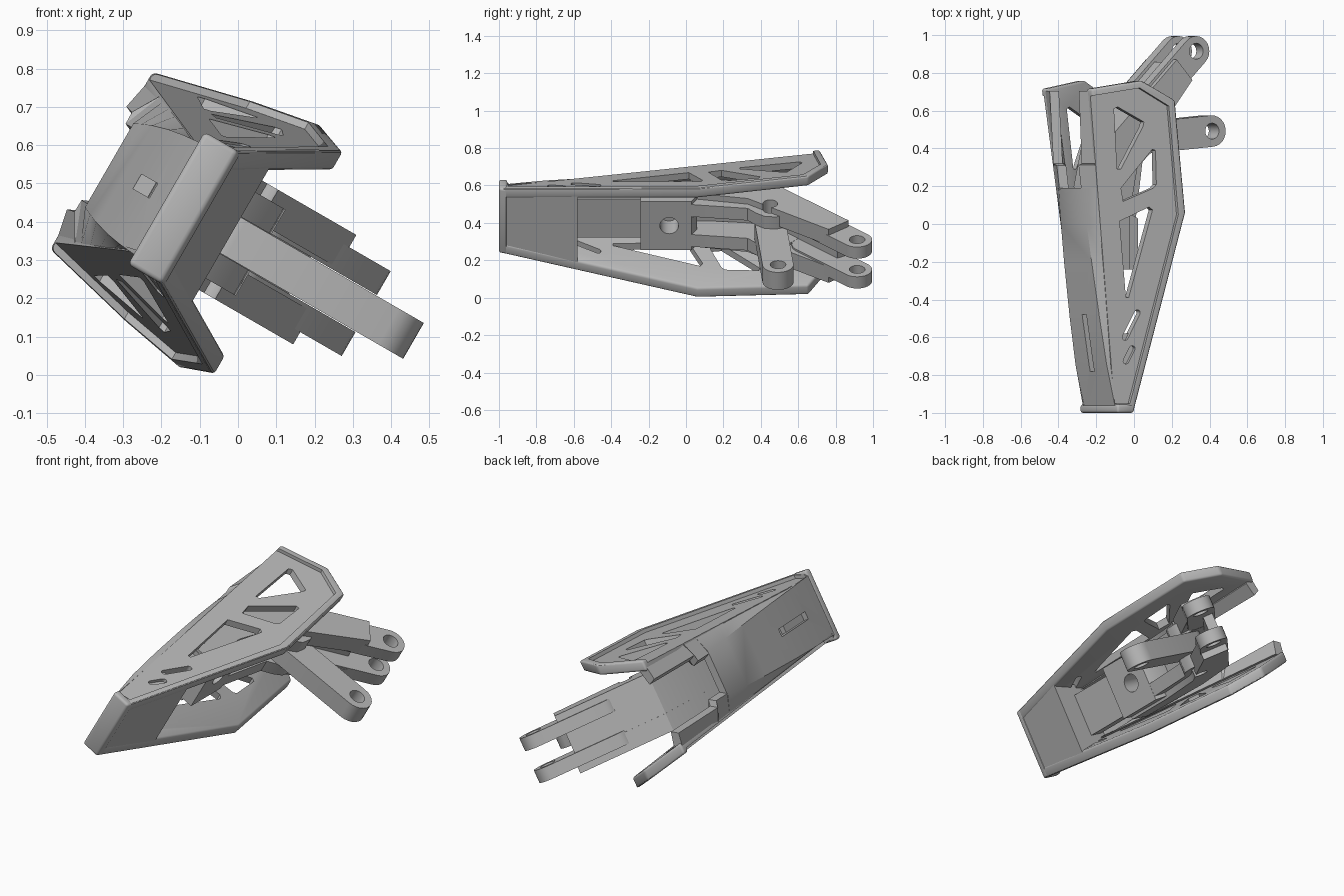
import bpy, bmesh, math
from mathutils import Matrix

if "Cube" in bpy.data.objects:
    bpy.data.objects.remove(bpy.data.objects["Cube"])

grey = bpy.data.materials.new("mid grey")
grey.use_nodes = True
COLOUR = (0.48, 0.48, 0.48, 1)
grey.diffuse_color = COLOUR
grey.node_tree.nodes["Principled BSDF"].inputs["Base Color"].default_value = COLOUR

# Local frame: (depth u, length y, sideways h), rolled about the length axis
ROLL = math.radians(30)
FRAME = Matrix.Rotation(ROLL, 4, 'Y') @ Matrix.Translation((0, 0, 0.306))


def side(u, y, d=0.0):
    """Half width of the flared shell at depth u and length y."""
    return 0.346 + 0.08 * y + 0.23 * u + d


def offset(d, sign=1):
    return lambda u, y: sign * side(u, y, d)


def make(name, rings):
    """Skin a list of equal closed rings and cap both ends."""
    bm = bmesh.new()
    loops = [[bm.verts.new(p) for p in ring] for ring in rings]
    n = len(loops[0])
    for a, b in zip(loops, loops[1:]):
        for i in range(n):
            j = (i + 1) % n
            bm.faces.new((a[i], a[j], b[j], b[i]))
    bm.faces.new(loops[0])
    bm.faces.new(loops[-1])
    bmesh.ops.recalc_face_normals(bm, faces=bm.faces)
    mesh = bpy.data.meshes.new(name)
    bm.to_mesh(mesh)
    bm.free()
    mesh.materials.append(grey)
    ob = bpy.data.objects.new(name, mesh)
    ob.matrix_world = FRAME
    bpy.context.collection.objects.link(ob)
    return ob


def prism(name, pts, lo, hi):
    """Outline in (u, y) extruded sideways between two numbers or surfaces."""
    def level(f):
        return [(u, y, f(u, y) if callable(f) else f) for u, y in pts]
    return make(name, [level(lo), level(hi)])


def capsule(a, b, r, steps=12):
    """Rounded slot outline from a to b."""
    ang = math.atan2(b[1] - a[1], b[0] - a[0])
    pts = []
    for c, start in ((a, ang + math.pi / 2), (b, ang - math.pi / 2)):
        for i in range(steps + 1):
            t = start + math.pi * i / steps
            pts.append((c[0] + r * math.cos(t), c[1] + r * math.sin(t)))
    return pts


def circle(c, r, n=28):
    return [(c[0] + r * math.cos(math.tau * i / n),
             c[1] + r * math.sin(math.tau * i / n)) for i in range(n)]


def apply(ob, kind, **settings):
    mod = ob.modifiers.new(kind, kind)
    for key, value in settings.items():
        setattr(mod, key, value)
    bpy.context.view_layer.objects.active = ob
    bpy.ops.object.modifier_apply(modifier=mod.name)


def bevel(ob, width, segments=3):
    apply(ob, 'BEVEL', width=width, segments=segments,
          limit_method='ANGLE', angle_limit=math.radians(35))


def subtract(ob, cutter):
    cutter.hide_render = True
    apply(ob, 'BOOLEAN', operation='DIFFERENCE', solver='EXACT', object=cutter)
    bpy.data.objects.remove(cutter)


def cut(ob, pts, lo, hi):
    subtract(ob, prism("cutter", pts, lo, hi))


# Flared side plates: raised rim, recessed panel, truss windows and slots
OUTLINE = [(-.385, -.99), (-.29, -.99), (-.055, .06), (-.135, .655), (-.32, .76), (-.59, .715)]
PANEL = [(-.7, -.95), (-.315, -.95), (-.095, .05), (-.17, .625), (-.33, .72), (-.7, .66)]
WINDOWS = [
    [(-.455, .61), (-.435, .62), (-.29, .54), (-.295, .515), (-.405, .29), (-.425, .29)],
    [(-.40, .19), (-.24, .395), (-.222, .39), (-.21, .21), (-.225, .19), (-.385, .12)],
    [(-.40, .015), (-.245, .09), (-.225, .075), (-.335, -.39), (-.35, -.39)],
    capsule((-.285, -.47), (-.345, -.60), .016, 6),
    capsule((-.305, -.66), (-.335, -.725), .016, 6),
]
for label, s in (("upper", 1), ("lower", -1)):
    plate = prism(label + "_side_plate", OUTLINE, offset(-.06, s), offset(0, s))
    bevel(plate, .012)
    cut(plate, PANEL, offset(-.02, s), offset(.1, s))
    for w in WINDOWS:
        cut(plate, w, offset(-.15, s), offset(.1, s))

# Spine: curved back wall with widening chamfers, plus its slot
STATIONS = [(-.99, .385, .17), (-.75, .438, .165), (-.5, .478, .158),
            (-.2, .52, .146), (.0, .545, .136), (.19, .565, .126)]


def spine_half(y, depth, half):
    e = -.386 - .2 * (y + 1) / 1.715
    he = side(e, y, -.023)
    return [(e, y, he), (-depth, y, half)], [(.045 - depth, y, half - .02), (e + .05, y, he - .035)]


def flip(pts):
    return [(u, y, -h) for u, y, h in reversed(pts)]


rings = []
for st in STATIONS:
    outer, inner = spine_half(*st)
    rings.append(outer + flip(outer) + flip(inner) + inner)
spine = make("spine", rings)
cut(spine, [(-.7, -.78), (-.3, -.78), (-.3, -.48), (-.7, -.48)], -.022, .022)

# Arms that carry the chamfers past the notch
for label, s in (("upper", 1), ("lower", -1)):
    rings = []
    for st in ((.18, .565, .115), (.31, .582, .115), (.32, .583, .15), (.705, .603, .155)):
        outer, inner = spine_half(*st)
        rings.append([(u, y, s * h) for u, y, h in outer + inner])
    make(label + "_spine_arm", rings)

# Solid tip, the pocket floor behind it, and the rounded end cap
prism("tip_block", [(-.37, -.98), (-.291, -.98), (-.199, -.58), (-.43, -.58)],
      offset(-.04, -1), offset(-.04))
prism("pocket_floor", [(-.4, -.59), (-.32, -.59), (-.32, -.23), (-.4, -.23)], -.12, .12)
cap = prism("tip_cap", [(-.393, -1), (-.291, -1), (-.281, -.955), (-.393, -.955)], -.2, .2)
bevel(cap, .013)

# Lever body: wide back flanges, narrower arms with forks, a web and a pivot block
PIVOT, FORK, LINK = (-.19, .45), (.13, .915), (.27, .492)
FLANGE = [(-.42, -.24), (-.3, -.24), (-.3, .05), (-.245, .33), (.085, .762), (-.01, .87),
          (-.385, .49), (-.45, .2)]
ARM = [(-.41, -.239), (-.242, -.239), (-.242, .02), (-.2, .33), (-.15, .375), (-.115, .42),
       (-.108, .48), (-.13, .54), (-.2, .6), (-.35, .47), (-.38, .2)]
for label, s in (("upper", 1), ("lower", -1)):
    for part, pts, lo, hi in (("lever_flange", FLANGE, .066, .165), ("lever_arm", ARM, .055, .13)):
        cheek = prism(f"{label}_{part}", pts, s * lo, s * hi)
        cut(cheek, circle(PIVOT, .04), -.3, .3)
    fork = prism(label + "_fork_end", capsule((-.14, .645), FORK, .08), s * .056, s * .128)
    cut(fork, circle(FORK, .042), -.3, .3)
prism("lever_web", [(-.42, -.238), (-.449, .2), (-.384, .488), (-.02, .857), (.01, .81),
                    (-.34, .46), (-.39, .2), (-.37, -.238)], -.07, .07)
block = prism("pivot_block", [(-.42, -.242), (-.24, -.242), (-.24, .03), (-.3, .06), (-.42, .06)],
              -.15, .15)
subtract(block, make("cutter", [[(u, -.09 + y, h) for y, h in circle((0, 0), .05)]
                                for u in (-.4, -.1)]))

# Middle link swinging out of the lever
link = prism("middle_link", capsule(PIVOT, LINK, .083), -.054, .054)
cut(link, circle(LINK, .042), -.3, .3)

# Smooth shading on rounded surfaces
bpy.ops.object.select_all(action='DESELECT')
for ob in bpy.context.collection.objects:
    if ob.type == 'MESH' and grey.name in ob.data.materials:
        ob.select_set(True)
        bpy.context.view_layer.objects.active = ob
bpy.ops.object.shade_smooth_by_angle(angle=math.radians(30))
